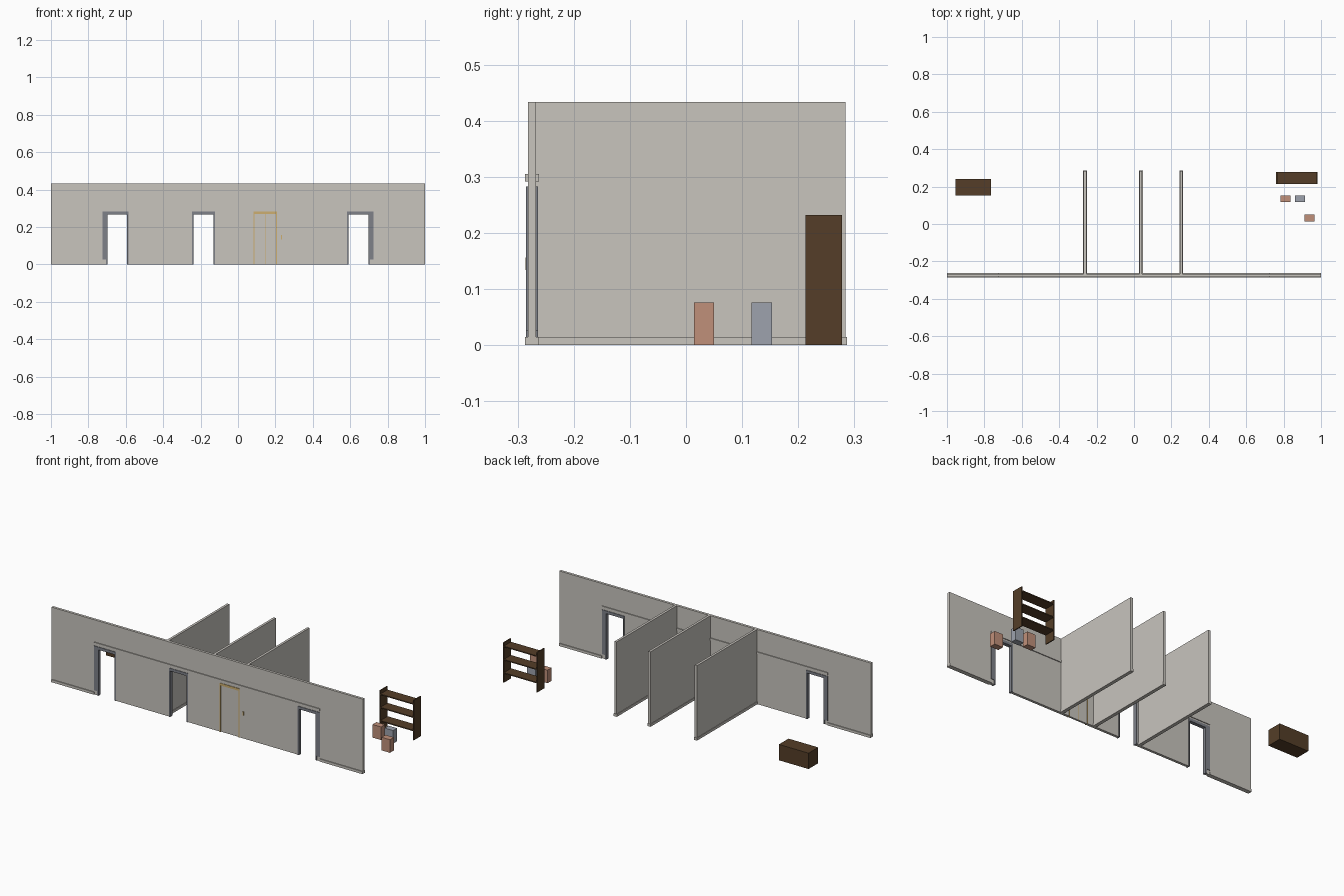
import bpy
import bmesh

if "Cube" in bpy.data.objects:
    bpy.data.objects.remove(bpy.data.objects["Cube"], do_unlink=True)


def material(name, rgb):
    m = bpy.data.materials.new(name)
    m.use_nodes = True
    m.diffuse_color = (*rgb, 1)
    m.node_tree.nodes["Principled BSDF"].inputs["Base Color"].default_value = (*rgb, 1)
    return m


plaster = material("warm grey plaster", (0.58, 0.555, 0.515))
steel = material("blue grey frame", (0.21, 0.22, 0.25))
brass = material("pale brass", (0.61, 0.43, 0.16))
wood = material("dark wood", (0.089, 0.048, 0.021))
clay = material("clay orange", (0.53, 0.28, 0.195))
slate = material("pale slate blue", (0.34, 0.365, 0.42))


def finish(name, bm, mat):
    bmesh.ops.recalc_face_normals(bm, faces=bm.faces)
    mesh = bpy.data.meshes.new(name)
    bm.to_mesh(mesh)
    bm.free()
    mesh.materials.append(mat)
    ob = bpy.data.objects.new(name, mesh)
    bpy.context.collection.objects.link(ob)
    return ob


def box(name, x, y, z, mat):
    """Box from (min, max) pairs along each axis."""
    bm = bmesh.new()
    bmesh.ops.create_cube(bm, size=1)
    for v in bm.verts:
        v.co = [(lo + hi) / 2 + c * (hi - lo) for c, (lo, hi) in zip(v.co, (x, y, z))]
    return finish(name, bm, mat)


HEIGHT = 0.433
FRONT, BACK = -0.282, -0.267
HEAD = 0.275
TRIM = (FRONT - 0.005, BACK + 0.005)
CASING = (FRONT - 0.003, BACK + 0.003)

# Long wall, notched at the doorways
doorways = [(-0.705, -0.585), (-0.245, -0.122), (0.082, 0.208), (0.582, 0.705)]
outline = [(-1, HEIGHT), (-1, 0)]
for a, b in doorways:
    outline += [(a, 0), (a, HEAD), (b, HEAD), (b, 0)]
outline += [(1, 0), (1, HEIGHT)]
bm = bmesh.new()
face = bm.faces.new([bm.verts.new((x, FRONT, z)) for x, z in outline])
extruded = bmesh.ops.extrude_face_region(bm, geom=[face])["geom"]
for v in extruded:
    if isinstance(v, bmesh.types.BMVert):
        v.co.y = BACK
finish("long_wall", bm, plaster)

# Rail above the doors and skirting at the wall ends
box("head_rail", (-0.725, 0.725), TRIM, (0.292, 0.305), plaster)
for side, x in (("right", (-1, -0.725)), ("left", (0.725, 1))):
    box(f"{side}_skirting", x, TRIM, (0, 0.015), plaster)


# Door frames: jambs lining the opening and a head across
def door_frame(name, a, b, width, mat):
    box(name + "_right_jamb", (a, a + width), CASING, (0, HEAD), mat)
    box(name + "_left_jamb", (b - width, b), CASING, (0, HEAD), mat)
    box(name + "_head", (a, b), CASING, (HEAD - width, HEAD + 0.008), mat)


for name, i in (("right_doorway", 0), ("middle_doorway", 1), ("left_doorway", 3)):
    door_frame(name, *doorways[i], 0.008, steel)
for side, x in (("right", (-0.725, -0.705)), ("left", (0.705, 0.725))):
    box(f"{side}_outer_casing", x, CASING, (0.025, HEAD + 0.008), steel)

# Closed double door with a brass frame and handle
a, b = doorways[2]
mid = (a + b) / 2
door_frame("closed_door", a, b, 0.005, brass)
for name, x in (("right_leaf", (a, mid - 0.001)), ("left_leaf", (mid + 0.001, b))):
    box("door_" + name, x, (FRONT + 0.002, BACK - 0.002), (0, HEAD), plaster)
box("door_meeting_strip", (mid - 0.001, mid + 0.001), (FRONT + 0.001, BACK - 0.001),
    (0, HEAD - 0.005), brass)
box("door_handle", (0.23, 0.236), (FRONT - 0.004, FRONT), (0.134, 0.156), brass)

# Partition walls with skirting
for name, x in (("right", -0.262), ("middle", 0.037), ("left", 0.253)):
    box(name + "_partition", (x - 0.007, x + 0.007), (BACK, 0.284), (0, HEIGHT), plaster)
    box(name + "_partition_skirting", (x - 0.01, x + 0.01), (BACK, 0.287), (0, 0.015), plaster)

# Open bookshelf
depth = (0.213, 0.278)
for side, x in (("right", 0.76), ("left", 0.974)):
    box(f"shelf_{side}_side", (x, x + 0.006), depth, (0, 0.232), wood)
for i, z in enumerate((0.055, 0.132, 0.209)):
    box(f"shelf_board_{i + 1}", (0.766, 0.974), depth, (z - 0.003, z + 0.003), wood)

# Storage chest and small bins
box("chest", (-0.955, -0.765), (0.152, 0.24), (0, 0.092), wood)
for name, x, y, mat in (("orange_bin", 0.782, 0.117, clay), ("blue_bin", 0.86, 0.117, slate),
                        ("front_orange_bin", 0.912, 0.014, clay)):
    box(name, (x, x + 0.054), (y, y + 0.036), (0, 0.076), mat)
